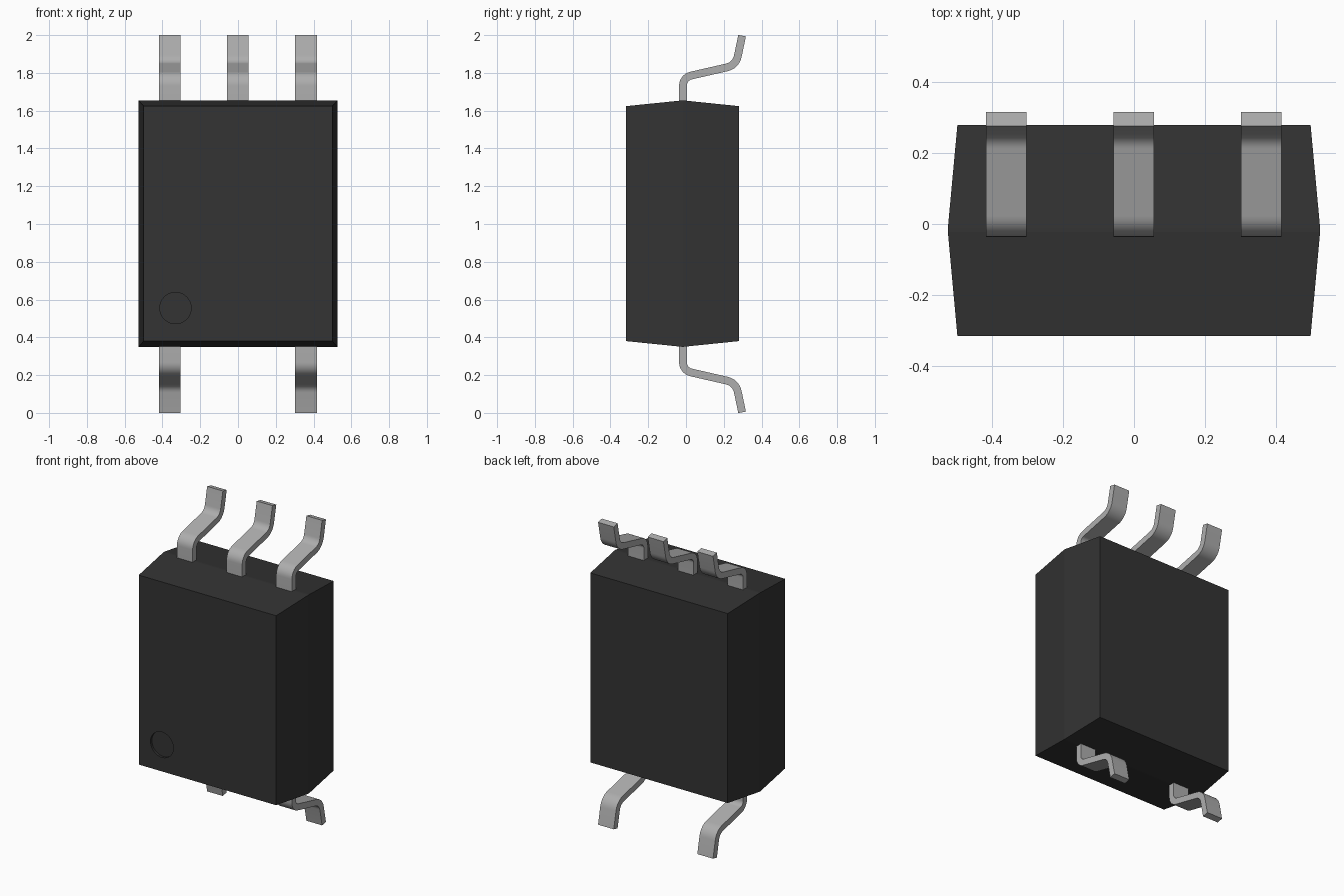
import bpy, bmesh, math
from mathutils import Vector

cube = bpy.data.objects.get("Cube")
if cube:
    bpy.data.objects.remove(cube, do_unlink=True)


def material(name, value, rough):
    m = bpy.data.materials.new(name)
    m.use_nodes = True
    color = (value, value, value, 1)
    m.diffuse_color = color
    bsdf = m.node_tree.nodes["Principled BSDF"]
    bsdf.inputs["Base Color"].default_value = color
    bsdf.inputs["Roughness"].default_value = rough
    return m


black = material("black plastic", 0.033, 0.6)
metal = material("grey metal", 0.42, 0.5)


def add_object(name, bm, mat):
    bmesh.ops.recalc_face_normals(bm, faces=bm.faces)
    mesh = bpy.data.meshes.new(name)
    bm.to_mesh(mesh)
    bm.free()
    mesh.materials.append(mat)
    obj = bpy.data.objects.new(name, mesh)
    bpy.context.scene.collection.objects.link(obj)
    return obj


# Moulded body: rectangles stacked along y, widest at the parting line
MID_Z = 1.002
sections = [(-0.317, 0.499, 0.622), (-0.022, 0.526, 0.652),
            (-0.012, 0.526, 0.652), (0.28, 0.499, 0.622)]
bm = bmesh.new()
rings = [[bm.verts.new((sx * hx, y, MID_Z + sz * hz))
          for sx, sz in ((-1, -1), (1, -1), (1, 1), (-1, 1))]
         for y, hx, hz in sections]
for a, b in zip(rings, rings[1:]):
    for i in range(4):
        j = (i + 1) % 4
        bm.faces.new((a[i], a[j], b[j], b[i]))
bm.faces.new(rings[0])
bm.faces.new(rings[-1])
body = add_object("body", bm, black)

# Shallow round pin-one dimple cut into the front
bm = bmesh.new()
bmesh.ops.create_cone(bm, cap_ends=True, segments=48, radius1=0.083,
                      radius2=0.083, depth=0.1)
cutter = add_object("dimple_cutter", bm, black)
cutter.rotation_euler.x = math.pi / 2
cutter.location = (-0.331, -0.352, 0.555)
cutter.hide_render = True
cutter.hide_viewport = True
cutter.display_type = 'WIRE'
cut = body.modifiers.new("dimple", 'BOOLEAN')
cut.operation = 'DIFFERENCE'
cut.solver = 'EXACT'
cut.object = cutter

# Bake the cut and drop the cutter
bpy.context.view_layer.update()
baked = bpy.data.meshes.new_from_object(
    body.evaluated_get(bpy.context.evaluated_depsgraph_get()))
body.modifiers.clear()
body.data = baked
bpy.data.objects.remove(cutter, do_unlink=True)


def rounded_path(corners, radii, steps=8):
    """Centre line (y, z) with arcs at the inner corners, as (point, normal)."""
    out = []

    def left(d):
        return Vector((-d.y, d.x))

    pts = [Vector(c) for c in corners]
    dirs = [(b - a).normalized() for a, b in zip(pts, pts[1:])]
    out.append((pts[0], left(dirs[0])))
    for p, r, d0, d1 in zip(pts[1:-1], radii, dirs, dirs[1:]):
        turn = math.atan2(d0.x * d1.y - d0.y * d1.x, d0.dot(d1))
        start = p - d0 * r * math.tan(abs(turn) / 2)
        side = math.copysign(1, turn)
        centre = start + left(d0) * r * side
        for k in range(steps + 1):
            t = turn * k / steps
            n = left(Vector((d0.x * math.cos(t) - d0.y * math.sin(t),
                             d0.x * math.sin(t) + d0.y * math.cos(t))))
            out.append((centre - n * r * side, n))
    out.append((pts[-1], left(dirs[-1])))
    return out


# Bent gull-wing leads: a flat strip swept along the path
PATH = rounded_path([(-0.016, 1.60), (-0.016, 1.776), (0.264, 1.84),
                     (0.297, 1.997)], [0.055, 0.075])
HALF_W, HALF_T = 0.057, 0.0205


def lead(name, x, flip):
    bm = bmesh.new()
    rings = []
    for p, n in PATH:
        ring = []
        for sx, st in ((-1, -1), (1, -1), (1, 1), (-1, 1)):
            q = p + n * HALF_T * st
            z = 2 * MID_Z - 0.004 - q.y if flip else q.y
            ring.append(bm.verts.new((x + sx * HALF_W, q.x, z)))
        rings.append(ring)
    for a, b in zip(rings, rings[1:]):
        for i in range(4):
            j = (i + 1) % 4
            bm.faces.new((a[i], a[j], b[j], b[i]))
    bm.faces.new(rings[0])
    bm.faces.new(rings[-1])
    obj = add_object(name, bm, metal)
    bpy.ops.object.select_all(action='DESELECT')
    obj.select_set(True)
    bpy.context.view_layer.objects.active = obj
    bpy.ops.object.shade_smooth_by_angle(angle=math.radians(30))


for name, x in (("right", -0.361), ("middle", -0.001), ("left", 0.36)):
    lead("upper_lead_" + name, x, False)
    if name != "middle":
        lead("lower_lead_" + name, x, True)
